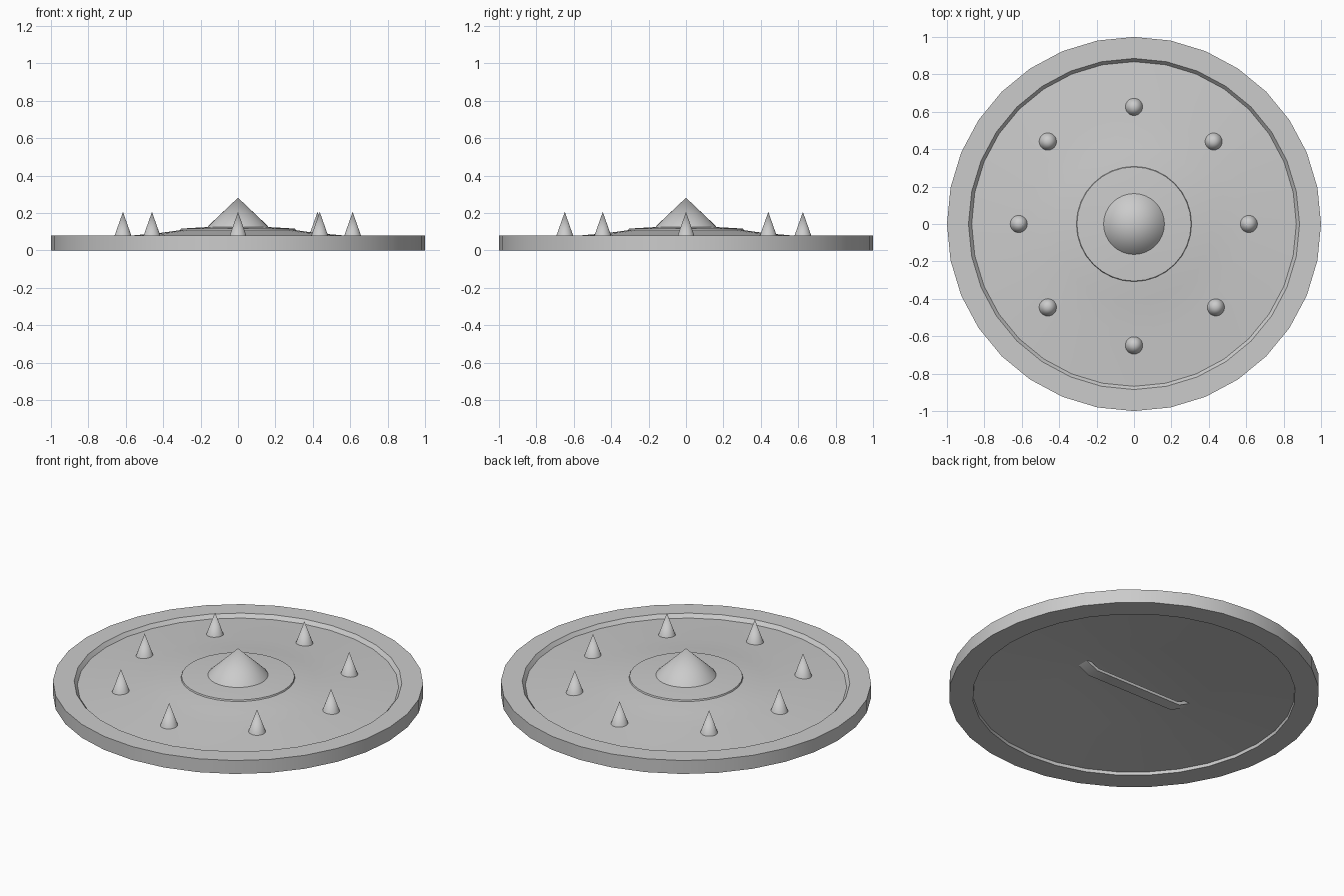
import bpy, bmesh, math

if "Cube" in bpy.data.objects:
    bpy.data.objects.remove(bpy.data.objects["Cube"])

SIDES = 32


def finish(name, bm):
    bmesh.ops.recalc_face_normals(bm, faces=bm.faces)
    mesh = bpy.data.meshes.new(name)
    bm.to_mesh(mesh)
    bm.free()
    obj = bpy.data.objects.new(name, mesh)
    bpy.context.collection.objects.link(obj)
    bpy.ops.object.select_all(action='DESELECT')
    obj.select_set(True)
    bpy.context.view_layer.objects.active = obj
    bpy.ops.object.shade_smooth_by_angle(angle=math.radians(30))
    return obj


def lathe(name, profile, closed=False, centre=(0, 0), sides=SIDES):
    """Revolve (radius, z) points around a vertical axis."""
    bm = bmesh.new()
    rings = []
    for r, z in profile:
        if r == 0:
            rings.append([bm.verts.new((centre[0], centre[1], z))] * sides)
        else:
            rings.append([bm.verts.new((centre[0] + r * math.cos(math.tau * i / sides),
                                        centre[1] + r * math.sin(math.tau * i / sides), z))
                          for i in range(sides)])
    pairs = list(zip(rings, rings[1:]))
    if closed:
        pairs.append((rings[-1], rings[0]))
    for a, b in pairs:
        for i in range(sides):
            j = (i + 1) % sides
            bm.faces.new(list(dict.fromkeys((a[i], a[j], b[j], b[i]))))
    return finish(name, bm)


# Outer rim with a sloped inner lip
lathe("rim", [(1.0, 0), (1.0, 0.08), (0.885, 0.08), (0.865, 0.055), (0.872, 0)], closed=True)

# Gently raised plate, hollow underneath
lathe("plate", [(0, 0.12), (0.3, 0.11), (0.42, 0.093), (0.57, 0.08), (0.875, 0.058),
                (0.875, 0.018), (0.57, 0.045), (0.42, 0.058), (0.3, 0.07), (0, 0.08)])

# Central disc and conical boss
lathe("boss_disc", [(0, 0.128), (0.165, 0.125), (0.305, 0.117), (0.31, 0.103), (0, 0.1)])
lathe("boss_cone", [(0, 0.282), (0.155, 0.135), (0.165, 0.122), (0, 0.11)])

# Ring of spikes
spots = [(0, 0.625), (0.425, 0.44), (0.613, 0), (0.437, -0.445),
         (0, -0.648), (-0.46, -0.445), (-0.615, 0), (-0.46, 0.44)]
for n, spot in enumerate(spots):
    lathe(f"spike_{n + 1}", [(0, 0.206), (0.048, 0.07), (0, 0.066)], centre=spot)

# Grip on the back: a bar with slanted ends
outline = [(-0.37, 0.068), (-0.29, 0.028), (0.29, 0.028), (0.37, 0.068),
           (0.33, 0.068), (0.28, 0.045), (-0.28, 0.045), (-0.33, 0.068)]
bm = bmesh.new()
near, far = ([bm.verts.new((x, y, z)) for x, z in outline] for y in (-0.035, 0.035))
for i in range(8):
    j = (i + 1) % 8
    bm.faces.new((near[i], near[j], far[j], far[i]))
bm.faces.new(near)
bm.faces.new(far)
finish("grip", bm)
